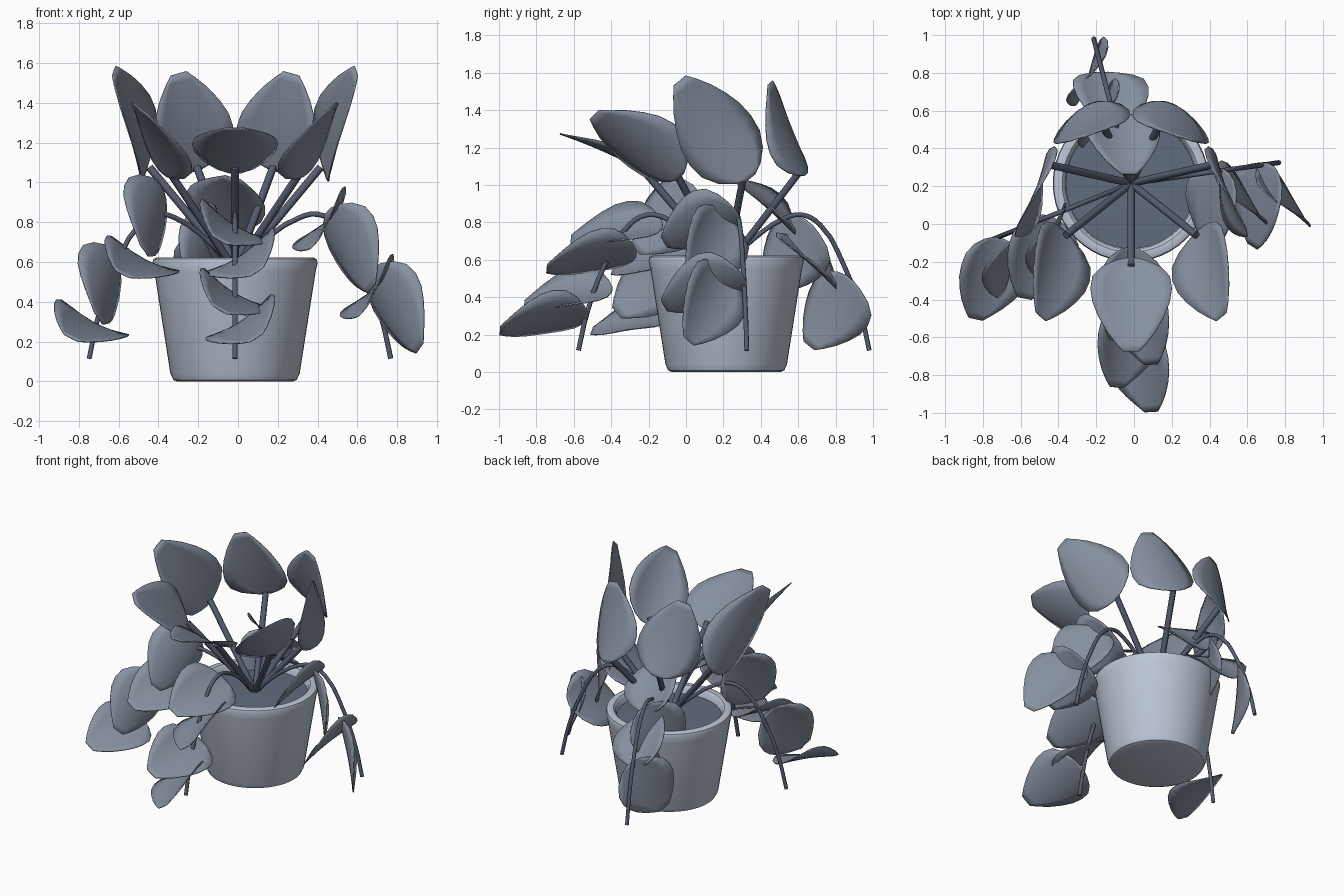
import bpy, bmesh, math
from mathutils import Vector

if "Cube" in bpy.data.objects:
    bpy.data.objects.remove(bpy.data.objects["Cube"])

CX, CY = -0.015, 0.215


def material(name, rgb):
    m = bpy.data.materials.new(name)
    m.diffuse_color = (*rgb, 1)
    m.use_nodes = True
    m.node_tree.nodes["Principled BSDF"].inputs["Base Color"].default_value = m.diffuse_color
    return m


POT = material("pot_grey", (.50, .56, .66))
LEAF = material("leaf_slate", (.24, .28, .35))
STEM = material("stem_slate", (.09, .11, .16))
SOIL = material("soil_slate", (.12, .15, .21))


def make_object(name, bm, mat, angle=40):
    me = bpy.data.meshes.new(name)
    bm.to_mesh(me)
    bm.free()
    me.materials.append(mat)
    ob = bpy.data.objects.new(name, me)
    bpy.context.collection.objects.link(ob)
    bpy.ops.object.select_all(action='DESELECT')
    ob.select_set(True)
    bpy.context.view_layer.objects.active = ob
    bpy.ops.object.shade_smooth_by_angle(angle=math.radians(angle))
    return ob


def lathe(name, profile, mat, n=48):
    bm = bmesh.new()
    vs = [bm.verts.new((CX + r, CY, z)) for r, z in profile]
    es = [bm.edges.new(p) for p in zip(vs, vs[1:])]
    bmesh.ops.spin(bm, geom=vs + es, cent=(CX, CY, 0), axis=(0, 0, 1),
                   angle=math.tau, steps=n, use_duplicate=False)
    bmesh.ops.remove_doubles(bm, verts=bm.verts, dist=1e-4)
    bmesh.ops.recalc_face_normals(bm, faces=bm.faces)
    return make_object(name, bm, mat)


def polar(angle, r, z):
    a = math.radians(angle)
    return Vector((CX + r * math.cos(a), CY + r * math.sin(a), z))


def stem(name, points, radius):
    cu = bpy.data.curves.new(name, 'CURVE')
    cu.dimensions = '3D'
    cu.bevel_depth = radius
    cu.bevel_resolution = 2
    cu.use_fill_caps = True
    cu.resolution_u = 3
    sp = cu.splines.new('BEZIER')
    sp.bezier_points.add(len(points) - 1)
    for p, co in zip(sp.bezier_points, points):
        p.co = co
        p.handle_left_type = p.handle_right_type = 'AUTO'
    cu.materials.append(STEM)
    ob = bpy.data.objects.new(name, cu)
    bpy.context.collection.objects.link(ob)


# leaf outline: (position along the leaf, half-width share)
OUTLINE = [(0, .14), (.04, .42), (.12, .73), (.24, .95), (.38, 1), (.52, .95),
           (.66, .81), (.8, .61), (.92, .38), (1, .2)]


def leaf(name, base, tip, normal, width):
    base, tip, nrm = Vector(base), Vector(tip), Vector(normal)
    axis = tip - base
    length = axis.length
    axis.normalize()
    nrm = (nrm - axis * nrm.dot(axis)).normalized()
    side = axis.cross(nrm)
    bm = bmesh.new()
    rows = []
    for t, w in OUTLINE:
        row = []
        for k in range(-3, 4):
            s = k / 3 * w
            # cupped across, gently arched along
            lift = 0.055 * s * s + 0.10 * length * t * (1 - t) - 0.025
            row.append(bm.verts.new(base + axis * length * t
                                    + side * s * width / 2 + nrm * lift))
        rows.append(row)
    for a, b in zip(rows, rows[1:]):
        for i in range(6):
            bm.faces.new((a[i], a[i + 1], b[i + 1], b[i]))
    bmesh.ops.recalc_face_normals(bm, faces=bm.faces)
    ob = make_object(name, bm, LEAF)
    mod = ob.modifiers.new("thickness", 'SOLIDIFY')
    mod.thickness = 0.006
    mod.offset = 0


# pot and soil
lathe("pot", [(0, 0), (.29, 0), (.31, .008), (.325, .04), (.405, .55),
              (.415, .595), (.41, .615), (.395, .622), (.365, .62),
              (.35, .605), (.342, .54)], POT)
lathe("soil", [(0, .575), (.347, .565)], SOIL)

# seven upright stems
for i in range(7):
    a = -90 + i * 360 / 7
    stem(f"upright_stem_{i}", [polar(a, 0, .56), polar(a, .44, 1.075)], .02)

# front upright leaf, then mirrored pairs of upright leaves
leaf("upright_leaf_front", (CX, -.17, 1.07), (CX, -.665, 1.295), (0, .4, .9), .43)
PAIRS = [((.33, -.02, 1.06), (.445, -.485, 1.39), (-.75, .28, .6)),
         ((.415, .34, 1.04), (.57, -.04, 1.56), (-.9, -.3, .07)),
         ((.175, .62, 1.05), (.26, .43, 1.54), (-.35, -.85, -.33))]
for i, (b, t, n) in enumerate(PAIRS):
    for m, word in ((1, "right"), (-1, "left")):
        leaf(f"upright_leaf_{word}_{i}",
             (m * (b[0] + .015) + CX, b[1], b[2]),
             (m * (t[0] + .015) + CX, t[1], t[2]), (m * n[0], n[1], n[2]), .43)

# four trailing stems
ARC = [(0, .57), (.15, .71), (.32, .82), (.42, .84), (.52, .785),
       (.65, .57), (.74, .33), (.79, .115)]
for name, a in (("front", -90), ("right", 8), ("back", 104.5), ("left", 202)):
    stem(f"trailing_stem_{name}", [polar(a, r, z) for r, z in ARC], .013)

# trailing leaves, alternating sides along each stem: base, tip, facing
TRAIL = {
    "front": [((0, -.13, .80), (-.08, -.62, .73), (.5, 0, .85)),
              ((0, -.27, .65), (.08, -.75, .57), (-.55, 0, .83)),
              ((0, -.40, .46), (-.08, -.87, .38), (.5, 0, .85)),
              ((0, -.53, .32), (.08, -1.0, .24), (-.55, 0, .83))],
    "right": [((.47, .28, .86), (.37, -.12, .71), (-.75, -.06, .62)),
              ((.47, .22, .86), (.69, .05, .47), (.73, .64, .21)),
              ((.71, .31, .52), (.61, -.12, .37), (-.75, -.06, .62)),
              ((.68, .22, .56), (.93, .03, .17), (.73, .64, .21))],
    "left": [((-.41, .06, .98), (-.49, -.26, .65), (-.85, .45, -.2)),
             ((-.45, .04, .63), (-.57, -.40, .56), (.42, -.15, .88)),
             ((-.64, -.04, .64), (-.72, -.36, .31), (-.85, .45, -.2)),
             ((-.70, -.08, .31), (-.83, -.51, .24), (.42, -.15, .88))],
    "back": [((-.10, .60, .76), (-.02, .28, 1.04), (.2, .6, .75)),
             ((-.12, .67, .80), (-.25, .45, .44), (-.72, .64, .27)),
             ((-.16, .82, .47), (-.08, .50, .75), (.2, .6, .75)),
             ((-.18, .89, .50), (-.31, .67, .14), (-.72, .64, .27))],
}
for name, leaves in TRAIL.items():
    for i, (b, t, n) in enumerate(leaves):
        leaf(f"trailing_leaf_{name}_{i}", b, t, n, .41)
